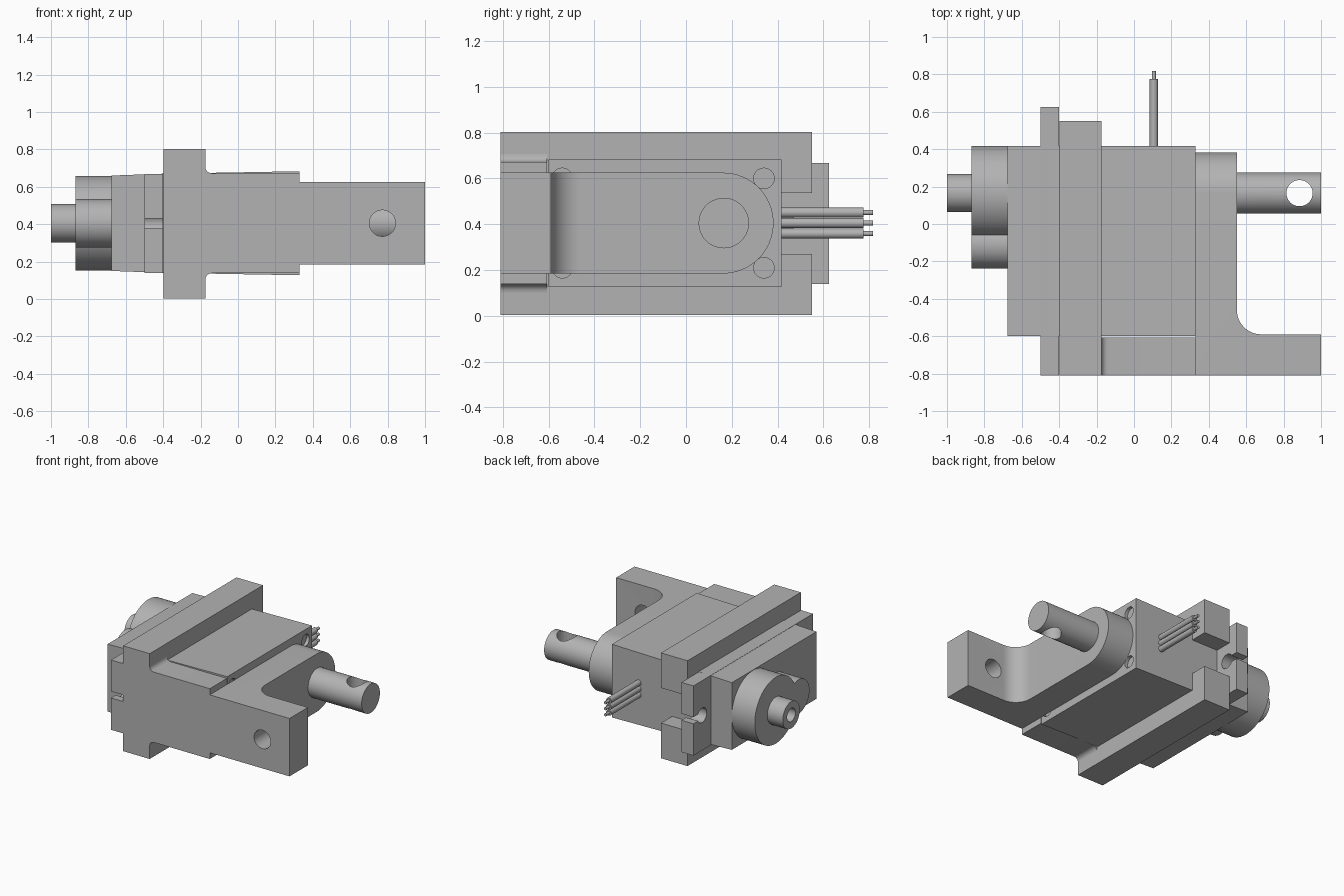
import bpy, bmesh, math
from mathutils import Vector

if "Cube" in bpy.data.objects:
    bpy.data.objects.remove(bpy.data.objects["Cube"])

grey = bpy.data.materials.new("plain grey")
grey.diffuse_color = (0.45, 0.45, 0.45, 1)
grey.use_nodes = True
grey.node_tree.nodes["Principled BSDF"].inputs["Base Color"].default_value = grey.diffuse_color
ZC, YS = 0.405, 0.165          # shaft axis height and y position


def prism(name, pts, axis, a, b):
    """Extrude a 2D outline along an axis: x -> (y,z), y -> (x,z), z -> (x,y)."""
    def place(p, t):
        return {"x": (t, p[0], p[1]), "y": (p[0], t, p[1]), "z": (p[0], p[1], t)}[axis]
    bm = bmesh.new()
    face = bm.faces.new([bm.verts.new(place(p, a)) for p in pts])
    new = bmesh.ops.extrude_face_region(bm, geom=[face])["geom"]
    shift = Vector(place((0, 0), b - a))
    bmesh.ops.translate(bm, vec=shift, verts=[v for v in new if isinstance(v, bmesh.types.BMVert)])
    bmesh.ops.recalc_face_normals(bm, faces=bm.faces)
    me = bpy.data.meshes.new(name)
    bm.to_mesh(me)
    bm.free()
    me.materials.append(grey)
    ob = bpy.data.objects.new(name, me)
    bpy.context.collection.objects.link(ob)
    return ob


def arc(cx, cy, r, a0, a1, n=12):
    return [(cx + r * math.cos(math.radians(a0 + (a1 - a0) * i / n)),
             cy + r * math.sin(math.radians(a0 + (a1 - a0) * i / n))) for i in range(n + 1)]


def rod(name, cx, cy, r, axis, a, b, n=48):
    return prism(name, arc(cx, cy, r, 0, 360, n)[:-1], axis, a, b)


def box(name, x0, x1, y0, y1, z0, z1):
    return prism(name, [(x0, y0), (x1, y0), (x1, y1), (x0, y1)], "z", z0, z1)


def apply_bool(ob, op, *cutters):
    for c in cutters:
        m = ob.modifiers.new("cut", "BOOLEAN")
        m.operation, m.object, m.solver = op, c, "EXACT"
        bpy.context.view_layer.objects.active = ob
        bpy.ops.object.modifier_apply(modifier=m.name)
        bpy.data.objects.remove(c)


# servo case, slightly tapered, with four screw recesses on the front end
case = prism("servo_case", [(-0.677, 0.15), (-0.4, 0.14), (0.33, 0.127),
                            (0.33, 0.683), (-0.4, 0.67), (-0.677, 0.66)], "y", -0.6, 0.417)
apply_bool(case, "DIFFERENCE", *[rod("cutter", y, z, 0.045, "x", 0.305, 0.4, 24)
                                 for y in (-0.54, 0.34) for z in (0.21, 0.6)])

# mounting ears with keyhole slots at both ends
ears = box("mounting_ears", -0.5, -0.4, -0.81, 0.625, 0.138, 0.668)
for y, y0, y1 in ((0.52, 0.52, 0.7), (-0.705, -0.9, -0.705)):
    apply_bool(ears, "DIFFERENCE", rod("cutter", y, ZC, 0.055, "x", -0.6, -0.3, 32),
               box("cutter", -0.6, -0.3, y0, y1, ZC - 0.025, ZC + 0.025))

# bracket crossbar with a wire gap
bar = box("bracket_crossbar", -0.398, -0.175, -0.81, 0.55, 0.003, 0.803)
apply_bool(bar, "DIFFERENCE", box("cutter", -0.5, 0, 0.415, 0.7, 0.27, 0.537))

# bracket side wall, filleted into the crossbar
f = 0.035
prism("bracket_side_wall",
      arc(-0.175 + f, 0.138 - f, f, 180, 90, 6) + [(0.33, 0.138), (0.33, 0.672)]
      + arc(-0.175 + f, 0.672 + f, f, 270, 180, 6), "y", -0.81, -0.606)

# bracket nose and arm: L outline with a rounded inner corner, trimmed round at one end
arm = prism("bracket_arm", [(0.33, -0.81), (1.0, -0.81), (1.0, -0.59)]
            + arc(0.68, -0.46, 0.13, 270, 180) + [(0.55, 0.5), (0.33, 0.5)], "z", 0.1, 0.7)
stadium = prism("cutter", [(-1, 0.185), (YS - 0.003, 0.185)]
                + arc(YS - 0.003, ZC, 0.22, -90, 90, 32)[1:] + [(-1, 0.625)], "x", 0, 1.5)
apply_bool(arm, "INTERSECT", stadium)
apply_bool(arm, "DIFFERENCE", rod("cutter", 0.772, ZC, 0.07, "y", -1, -0.5))

# output shaft with a cross hole
shaft = rod("output_shaft", YS, ZC, 0.11, "x", 0.545, 1.0)
apply_bool(shaft, "DIFFERENCE", rod("cutter", 0.885, YS, 0.07, "z", 0, 1))

# gear housings and spline on the back
housing = rod("gear_housing", YS, ZC, 0.252, "x", -0.87, -0.67, 64)
apply_bool(housing, "UNION", rod("cutter", -0.11, ZC, 0.129, "x", -0.87, -0.67))
spline = rod("output_spline", YS, ZC, 0.102, "x", -1.0, -0.865)
apply_bool(spline, "DIFFERENCE", rod("cutter", YS, ZC, 0.05, "x", -1.1, -0.88, 32))

# three wires with bare ends
for i in (-1, 0, 1):
    z = ZC + i * 0.046
    rod("wire", 0.106, z, 0.022, "y", 0.41, 0.775, 20)
    rod("wire_core", 0.106, z, 0.011, "y", 0.77, 0.817, 16)

# smooth the round surfaces, keep edges sharp
for ob in bpy.context.collection.objects:
    ob.select_set(True)
    bpy.context.view_layer.objects.active = ob
bpy.ops.object.shade_smooth_by_angle(angle=math.radians(30))
